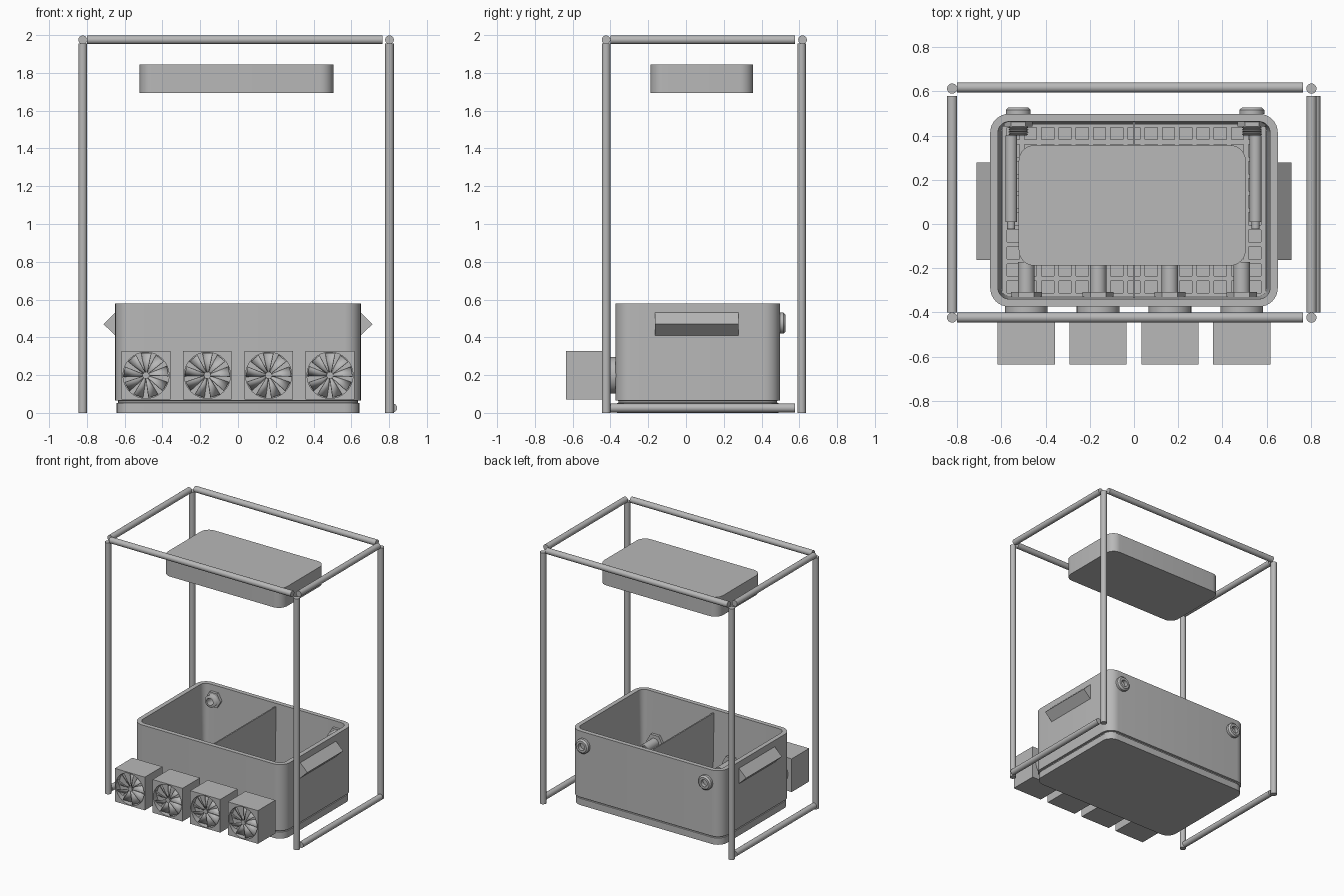
import bpy, bmesh, math
from mathutils import Vector

cube = bpy.data.objects.get("Cube")
if cube:
    bpy.data.objects.remove(cube, do_unlink=True)

grey = bpy.data.materials.new("plain_grey")
grey.use_nodes = True
colour = (0.48, 0.48, 0.48, 1)
grey.diffuse_color = colour
grey.node_tree.nodes["Principled BSDF"].inputs["Base Color"].default_value = colour
parts = []


def finish(name, bm):
    bmesh.ops.recalc_face_normals(bm, faces=bm.faces)
    mesh = bpy.data.meshes.new(name)
    bm.to_mesh(mesh)
    bm.free()
    mesh.materials.append(grey)
    obj = bpy.data.objects.new(name, mesh)
    bpy.context.collection.objects.link(obj)
    parts.append(obj)
    return obj


def loft(name, loops, closed=False):
    """Skin through point loops; cap the ends, or join last to first."""
    bm = bmesh.new()
    rings = [[bm.verts.new(p) for p in loop] for loop in loops]
    pairs = list(zip(rings, rings[1:]))
    if closed:
        pairs.append((rings[-1], rings[0]))
    else:
        bm.faces.new(rings[0])
        bm.faces.new(rings[-1])
    n = len(rings[0])
    for a, b in pairs:
        for i in range(n):
            j = (i + 1) % n
            bm.faces.new((a[i], a[j], b[j], b[i]))
    return finish(name, bm)


def rounded(cx, cy, hx, hy, r, z, steps=8):
    """Rounded rectangle at height z."""
    pts = []
    for q, (sx, sy) in enumerate([(1, 1), (-1, 1), (-1, -1), (1, -1)]):
        for k in range(steps + 1):
            a = math.pi / 2 * (q + k / steps)
            pts.append((cx + sx * (hx - r) + r * math.cos(a),
                        cy + sy * (hy - r) + r * math.sin(a), z))
    return pts


def circle(x, y, z, r, sides=32, square=False):
    """Loop around the y axis; square pushes the points out to a box outline."""
    pts = []
    for k in range(sides):
        c, s = math.cos(math.tau * k / sides), math.sin(math.tau * k / sides)
        f = r / max(abs(c), abs(s)) if square else r
        pts.append((x + f * c, y, z + f * s))
    return pts


def lathe(name, x, z, profile, sides=32, closed=False):
    return loft(name, [circle(x, y, z, r, sides) for r, y in profile], closed)


def rod(name, a, b, r=0.023):
    a, b = Vector(a), Vector(b)
    bm = bmesh.new()
    bmesh.ops.create_cone(bm, cap_ends=True, segments=24, radius1=r, radius2=r,
                          depth=(b - a).length)
    turn = (b - a).to_track_quat("Z", "Y").to_matrix().to_4x4()
    turn.translation = (a + b) / 2
    bm.transform(turn)
    return finish(name, bm)


def add_box(bm, lo, hi):
    lo, hi = Vector(lo), Vector(hi)
    verts = bmesh.ops.create_cube(bm, size=1)["verts"]
    for v in verts:
        v.co = (lo + hi) / 2 + v.co * (hi - lo)


# Frame posts and rails
XL, XR, YF, YB, TOP = -0.822, 0.802, -0.423, 0.612, 1.975
for side, x in (("right", XL), ("left", XR)):
    rod(f"front_{side}_post", (x, YF, 0), (x, YF, 1.955))
    rod(f"back_{side}_post", (x, YB, 0), (x, YB, 1.955))
    rod(f"top_{side}_rail", (x, -0.4, TOP), (x, 0.578, TOP))
rod("bottom_right_rail", (XL, -0.4, 0.026), (XL, 0.578, 0.026))
rod("bottom_left_rail", (0.82, -0.4, 0.026), (0.82, 0.578, 0.026))
rod("top_front_rail", (-0.8, YF, TOP), (0.765, YF, TOP))
rod("top_back_rail", (-0.8, 0.617, TOP), (0.765, 0.617, TOP))

# Hanging lamp panel
loft("lamp_panel", [rounded(-0.008, 0.084, 0.513, 0.272, 0.07, z) for z in (1.693, 1.845)])

# Open bin with stepped base, hollow inside
CY = 0.062
steps = [(0.008, 0), (0.008, 0.052), (0.016, 0.054), (0.016, 0.064), (0, 0.066),
         (0, 0.58), (0.035, 0.58), (0.05, 0.03)]
loft("bin", [rounded(0, CY, 0.65 - i, 0.436 - i, 0.085 - i, z) for i, z in steps])

# Middle divider
bm = bmesh.new()
add_box(bm, (-0.005, -0.335, 0.03), (0.005, 0.46, 0.555))
finish("divider", bm)

# Slatted floor grid
bm = bmesh.new()
nx, ny, hx, hy, w = 15, 10, 0.585, 0.385, 0.011
for i in range(nx + 1):
    x = -hx + 2 * hx * i / nx
    add_box(bm, (x - w, CY - hy, 0.06), (x + w, CY + hy, 0.08))
for j in range(ny + 1):
    y = CY - hy + 2 * hy * j / ny
    add_box(bm, (-hx, y - w, 0.06), (hx, y + w, 0.08))
finish("floor_grid", bm)

# Side handles
for side, s in (("right", -1), ("left", 1)):
    loft(f"{side}_handle", [[(s * 0.645, y, 0.535), (s * 0.712, y, 0.47), (s * 0.645, y, 0.405)]
                            for y in (-0.163, 0.277)])

# Fan units along the front, each piped through the wall
FZ = 0.199
for n in range(4):
    x = -0.487 + 0.3247 * n
    loft(f"fan_housing_{n}", [circle(x, -0.42, FZ, 0.129, square=True),
                              circle(x, -0.635, FZ, 0.129, square=True),
                              circle(x, -0.635, FZ, 0.122),
                              circle(x, -0.59, FZ, 0.122)])
    lathe(f"fan_hub_{n}", x, FZ, [(0.018, -0.59), (0.018, -0.632)])
    bm = bmesh.new()
    for k in range(9):
        a = math.tau * k / 9 + math.pi / 2
        out, across = Vector((math.cos(a), 0, math.sin(a))), Vector((-math.sin(a), 0, math.cos(a)))
        mid, tilt = Vector((x, -0.612, FZ)), Vector((0, 0.016, 0))
        bm.faces.new([bm.verts.new(mid + out * r + across * h + tilt * math.copysign(1, h))
                      for r, h in ((0.014, -0.005), (0.117, -0.026), (0.117, 0.026), (0.014, 0.005))])
    blades = finish(f"fan_blades_{n}", bm)
    blades.modifiers.new("thickness", "SOLIDIFY").thickness = 0.004
    lathe(f"fan_flange_{n}", x, FZ, [(0.097, -0.425), (0.097, -0.37)])
    lathe(f"fan_pipe_{n}", x, FZ, [(0.026, -0.36), (0.037, -0.36), (0.037, -0.172), (0.026, -0.172)],
          closed=True)
    lathe(f"fan_nut_{n}", x, FZ, [(0.036, -0.345), (0.07, -0.345), (0.07, -0.308), (0.036, -0.308)],
          6, True)

# Threaded ports through the back wall, with a slim tube below each
PZ = 0.475
for side, x, tube_x in (("right", -0.523, -0.555), ("left", 0.533, 0.55)):
    thread = [(r, 0.4 + 0.008 * k + d) for k in range(5) for r, d in ((0.038, 0), (0.046, 0.004))]
    lathe(f"{side}_port", x, PZ, [(0.027, 0.4)] + thread +
          [(0.04, 0.44), (0.04, 0.497), (0.056, 0.497), (0.056, 0.516), (0.044, 0.527), (0.027, 0.527)],
          closed=True)
    lathe(f"{side}_port_nut", x, PZ, [(0.035, 0.44), (0.064, 0.44), (0.064, 0.468), (0.035, 0.468)],
          6, True)
    rod(f"{side}_tube", (tube_x, 0.01, 0.108), (tube_x, 0.4, 0.108), 0.027)
    rod(f"{side}_tube_tip", (tube_x, -0.022, 0.108), (tube_x, 0.01, 0.108), 0.018)

# Smooth round parts while keeping their edges crisp
bpy.ops.object.select_all(action="DESELECT")
for obj in parts:
    obj.select_set(True)
bpy.context.view_layer.objects.active = parts[0]
bpy.ops.object.shade_smooth_by_angle(angle=math.radians(30))
